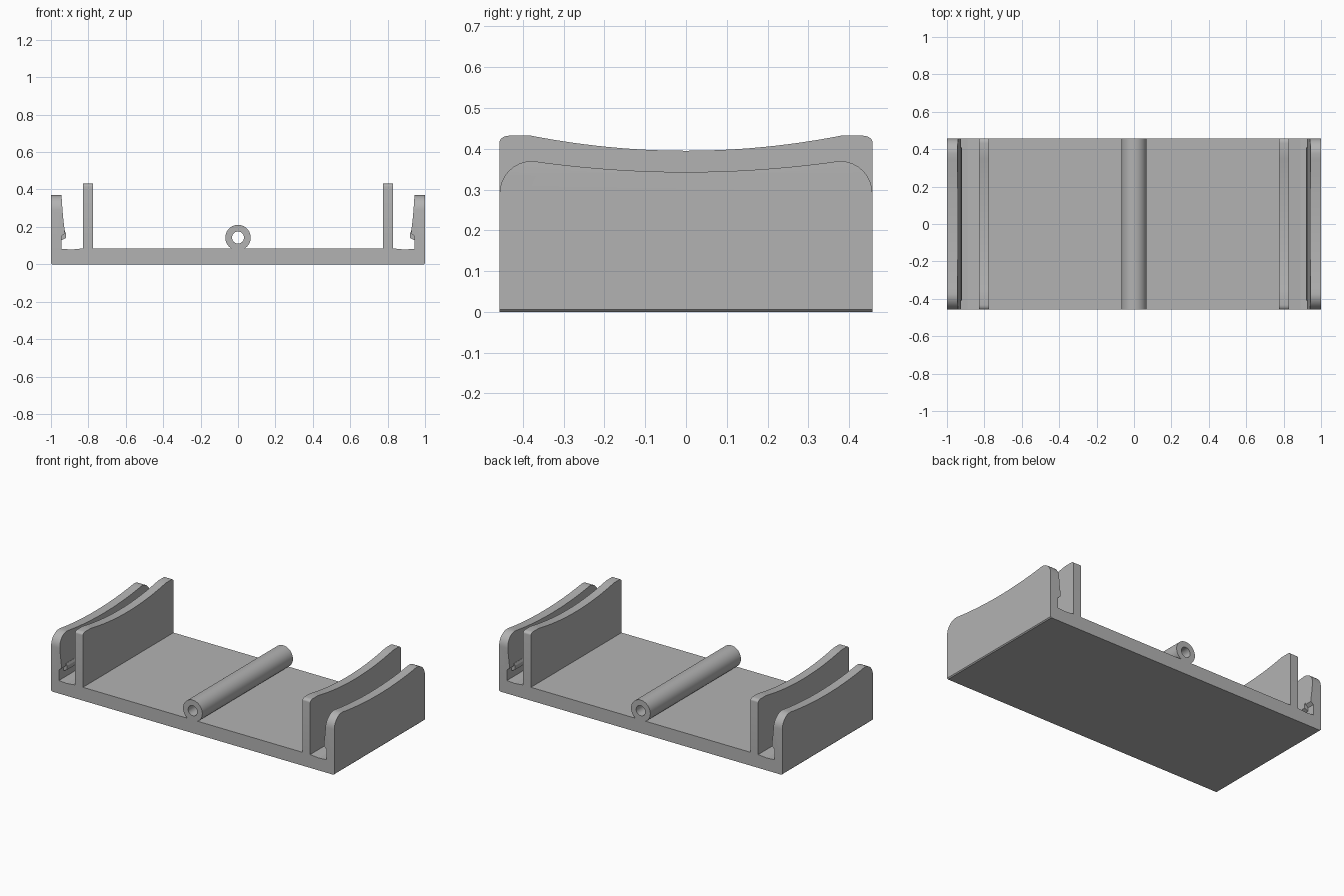
import bpy, bmesh, math

cube = bpy.data.objects.get("Cube")
if cube:
    bpy.data.objects.remove(cube)

HALF_Y = 0.457
FLOOR = 0.085

grey = bpy.data.materials.new("plain grey")
grey.use_nodes = True
colour = (0.45, 0.45, 0.45, 1)
grey.diffuse_color = colour
grey.node_tree.nodes["Principled BSDF"].inputs["Base Color"].default_value = colour


def extrude(name, points, axis, start, end):
    """Prism from a closed profile: (x, z) along y, or (y, z) along x."""
    place = (lambda p, t: (p[0], t, p[1])) if axis == "y" else (lambda p, t: (t, p[0], p[1]))
    bm = bmesh.new()
    near = [bm.verts.new(place(p, start)) for p in points]
    far = [bm.verts.new(place(p, end)) for p in points]
    bm.faces.new(near)
    bm.faces.new(far)
    for i in range(len(points)):
        j = (i + 1) % len(points)
        bm.faces.new((near[i], near[j], far[j], far[i]))
    bmesh.ops.recalc_face_normals(bm, faces=bm.faces[:])
    mesh = bpy.data.meshes.new(name)
    bm.to_mesh(mesh)
    bm.free()
    mesh.materials.append(grey)
    obj = bpy.data.objects.new(name, mesh)
    bpy.context.collection.objects.link(obj)
    return obj


def smooth(obj):
    bpy.ops.object.select_all(action="DESELECT")
    obj.select_set(True)
    bpy.context.view_layer.objects.active = obj
    bpy.ops.object.shade_smooth_by_angle(angle=math.radians(30))


def wall_outline(bottom, peak, dip, flat_start, round_y, round_z):
    """Side outline: rounded upper corners and a shallow sagging top."""
    half = []
    for i in range(9):
        a = math.pi / 2 * i / 8
        half.append((HALF_Y - round_y * (1 - math.cos(a)),
                     peak - round_z * (1 - math.sin(a))))
    sag = [(flat_start * (1 - i / 12), dip + (peak - dip) * (1 - i / 12) ** 2) for i in range(13)]
    if half[-1][0] - flat_start < 0.001:
        sag = sag[1:]
    half = [(HALF_Y, bottom)] + half + sag
    return half + [(-y, z) for y, z in reversed(half[:-1])]


# Base plate with chamfered lower edges and shallow channel floors
right_base = [(0.994, 0), (1, 0.006), (1, FLOOR), (0.945, 0.083),
              (0.89, 0.079), (0.83, FLOOR)]
extrude("base_plate", right_base + [(-x, z) for x, z in reversed(right_base)],
        "y", -HALF_Y, HALF_Y)

# Hinge tube lying along the middle
bm = bmesh.new()
SIDES = 40
rings = []
for radius, y in ((0.068, -HALF_Y), (0.068, HALF_Y), (0.032, HALF_Y), (0.032, -HALF_Y)):
    rings.append([bm.verts.new((radius * math.cos(math.tau * i / SIDES), y,
                                0.143 + radius * math.sin(math.tau * i / SIDES)))
                  for i in range(SIDES)])
for k in range(4):
    a, b = rings[k], rings[(k + 1) % 4]
    for i in range(SIDES):
        j = (i + 1) % SIDES
        bm.faces.new((a[i], a[j], b[j], b[i]))
bmesh.ops.recalc_face_normals(bm, faces=bm.faces[:])
mesh = bpy.data.meshes.new("centre_tube")
bm.to_mesh(mesh)
bm.free()
mesh.materials.append(grey)
tube = bpy.data.objects.new("centre_tube", mesh)
bpy.context.collection.objects.link(tube)
smooth(tube)

inner_outline = wall_outline(FLOOR, 0.432, 0.395, 0.38, 0.025, 0.016)
outer_outline = wall_outline(FLOOR - 0.003, 0.37, 0.343, 0.377, 0.08, 0.08)

# Cross-section of the outer wall: leaning inner face over an undercut
section = [(1.01, 0.07), (1.01, 0.34), (1.0, 0.34), (0.997, 0.4), (0.944, 0.4), (0.942, 0.34),
           (0.935, 0.25), (0.928, 0.19), (0.926, 0.165), (0.945, 0.15), (0.945, 0.07)]

for side, sign in (("left", 1), ("right", -1)):
    # Tall inner wall
    smooth(extrude(side + "_inner_wall", inner_outline, "x", sign * 0.775, sign * 0.83))

    # Outer wall: side outline trimmed to the cross-section
    wall = extrude(side + "_outer_wall", outer_outline, "x", sign * 0.9, sign * 1.0)
    cutter = extrude(side + "_wall_section", [(sign * x, z) for x, z in section], "y", -0.5, 0.5)
    cutter.hide_render = True
    cutter.hide_set(True)
    trim = wall.modifiers.new("trim", "BOOLEAN")
    trim.operation = "INTERSECT"
    trim.solver = "EXACT"
    trim.object = cutter
    bpy.ops.object.select_all(action="DESELECT")
    wall.select_set(True)
    bpy.context.view_layer.objects.active = wall
    bpy.ops.object.modifier_apply(modifier=trim.name)
    bpy.data.objects.remove(cutter)
    smooth(wall)

    # Snap lip under the lean of the outer wall
    lip = [(0.95, 0.18), (0.926, 0.18), (0.92, 0.165), (0.92, 0.14), (0.95, 0.125)]
    extrude(side + "_snap_lip", [(sign * x, z) for x, z in lip], "y", -0.41, 0.41)
